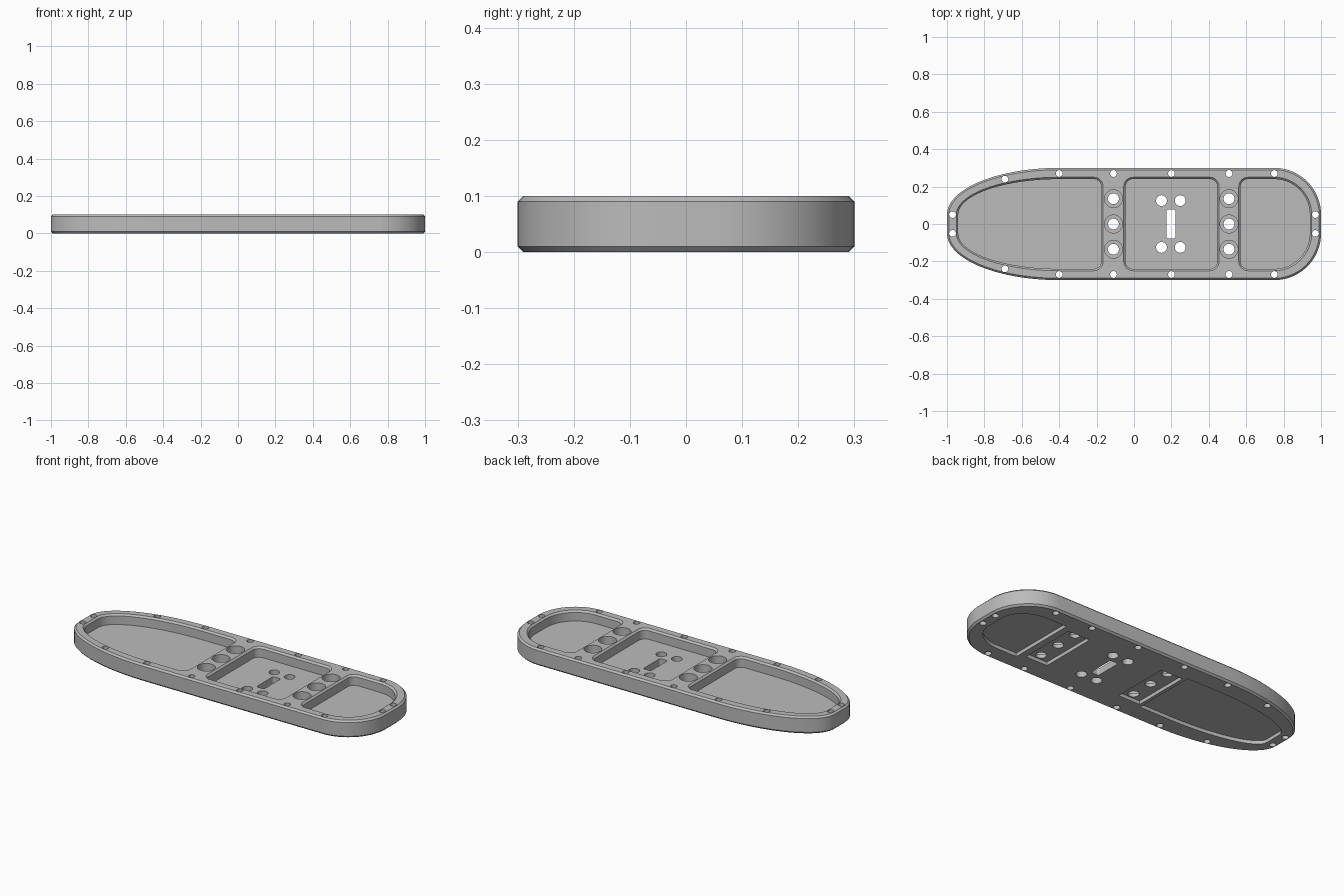
import bpy, bmesh, math

if "Cube" in bpy.data.objects:
    bpy.data.objects.remove(bpy.data.objects["Cube"])

metal = bpy.data.materials.new("plain_grey")
metal.diffuse_color = (0.5, 0.5, 0.5, 1)
metal.use_nodes = True
metal.node_tree.nodes["Principled BSDF"].inputs["Base Color"].default_value = metal.diffuse_color


def shape(xl, xr, hy, left, right, d=0.0, n=24):
    """Plate outline, mirrored in y, with elliptical corners, inset by d."""
    xl, xr, hy = xl + d, xr - d, hy - d
    (la, lb), (ra, rb) = [(max(a - d, 0.002), max(b - d, 0.002)) for a, b in (left, right)]
    pts = []
    for cx, cy, a, b, start in ((xr - ra, hy - rb, ra, rb, 0), (xl + la, hy - lb, la, lb, 90),
                                (xl + la, lb - hy, la, lb, 180), (xr - ra, rb - hy, ra, rb, 270)):
        for i in range(n + 1):
            t = math.radians(start + 90 * i / n)
            pts.append((cx + a * math.cos(t), cy + b * math.sin(t)))
    return pts


def circle(x, y, r, n=32):
    return [(x + r * math.cos(2 * math.pi * i / n), y + r * math.sin(2 * math.pi * i / n))
            for i in range(n)]


def loft(bm, levels):
    """Closed solid through (outline, z) levels, listed from bottom to top."""
    loops = [[bm.verts.new((x, y, z)) for x, y in pts] for pts, z in levels]
    n = len(loops[0])
    for lo, hi in zip(loops, loops[1:]):
        for i in range(n):
            j = (i + 1) % n
            bm.faces.new((lo[i], lo[j], hi[j], hi[i]))
    bm.faces.new(loops[0][::-1])
    bm.faces.new(loops[-1])


def make(name, solids):
    bm = bmesh.new()
    for levels in solids:
        loft(bm, levels)
    me = bpy.data.meshes.new(name)
    bm.to_mesh(me)
    bm.free()
    me.materials.append(metal)
    ob = bpy.data.objects.new(name, me)
    bpy.context.collection.objects.link(ob)
    return ob


# Main plate with chamfered top and bottom edges
BODY = (-1, 1, 0.3, (0.6, 0.25), (0.25, 0.25))
plate = make("base_plate", [[(shape(*BODY, d=d), z)
                             for d, z in ((0.01, 0), (0, 0.01), (0, 0.09), (0.01, 0.1))]])

# Top pockets with chamfered rims, plus counterbores in the webs
R = (0.05, 0.05)
pockets = [(-0.95, -0.165, 0.25, (0.55, 0.2), R),
           (-0.055, 0.455, 0.25, R, R),
           (0.56, 0.95, 0.25, R, (0.2, 0.2))]
top = [[(shape(*p, d=d), z) for d, z in ((0.01, 0.04), (0.01, 0.09), (-0.002, 0.102))]
       for p in pockets]
bores = [(x, y) for x in (-0.11, 0.508) for y in (-0.135, 0, 0.135)]
top += [[(circle(x, y, 0.048), z) for z in (0.04, 0.12)] for x, y in bores]

# Shallow recesses underneath
S = (0.0, 0.0)
recesses = [(-0.93, -0.2, 0.19, (0.53, 0.14), S),
            (0.62, 0.93, 0.2, S, (0.18, 0.15)),
            (-0.18, -0.04, 0.17, S, S),
            (0.44, 0.58, 0.17, S, S)]
under = [[(shape(*p), z) for z in (-0.02, 0.02)] for p in recesses]

# Through holes: rim screws, web bores, centre mounting holes and slot
rim = [(-0.97, 0.05), (-0.69, 0.24), (-0.4, 0.27), (-0.11, 0.27), (0.2, 0.27),
       (0.508, 0.27), (0.75, 0.27), (0.97, 0.05)]
holes = [(x, s * y, 0.018) for x, y in rim for s in (-1, 1)]
holes += [(x, y, 0.029) for x, y in bores]
holes += [(x, s * 0.125, 0.029) for x in (0.147, 0.247) for s in (-1, 1)]
through = [[(circle(x, y, r), z) for z in (-0.05, 0.15)] for x, y, r in holes]
slot = shape(0.173, 0.223, 0.078, (0.012, 0.012), (0.012, 0.012), n=6)
through.append([(slot, z) for z in (-0.05, 0.15)])

# Cut everything out of the plate
bpy.context.view_layer.objects.active = plate
plate.select_set(True)
for name, solids in (("top_cutter", top), ("under_cutter", under), ("hole_cutter", through)):
    cutter = make(name, solids)
    cutter.hide_render = True
    mod = plate.modifiers.new(name, 'BOOLEAN')
    mod.operation = 'DIFFERENCE'
    mod.solver = 'EXACT'
    mod.object = cutter
    bpy.ops.object.modifier_apply(modifier=mod.name)
    bpy.data.objects.remove(cutter)

bpy.ops.object.shade_smooth_by_angle(angle=math.radians(30))
